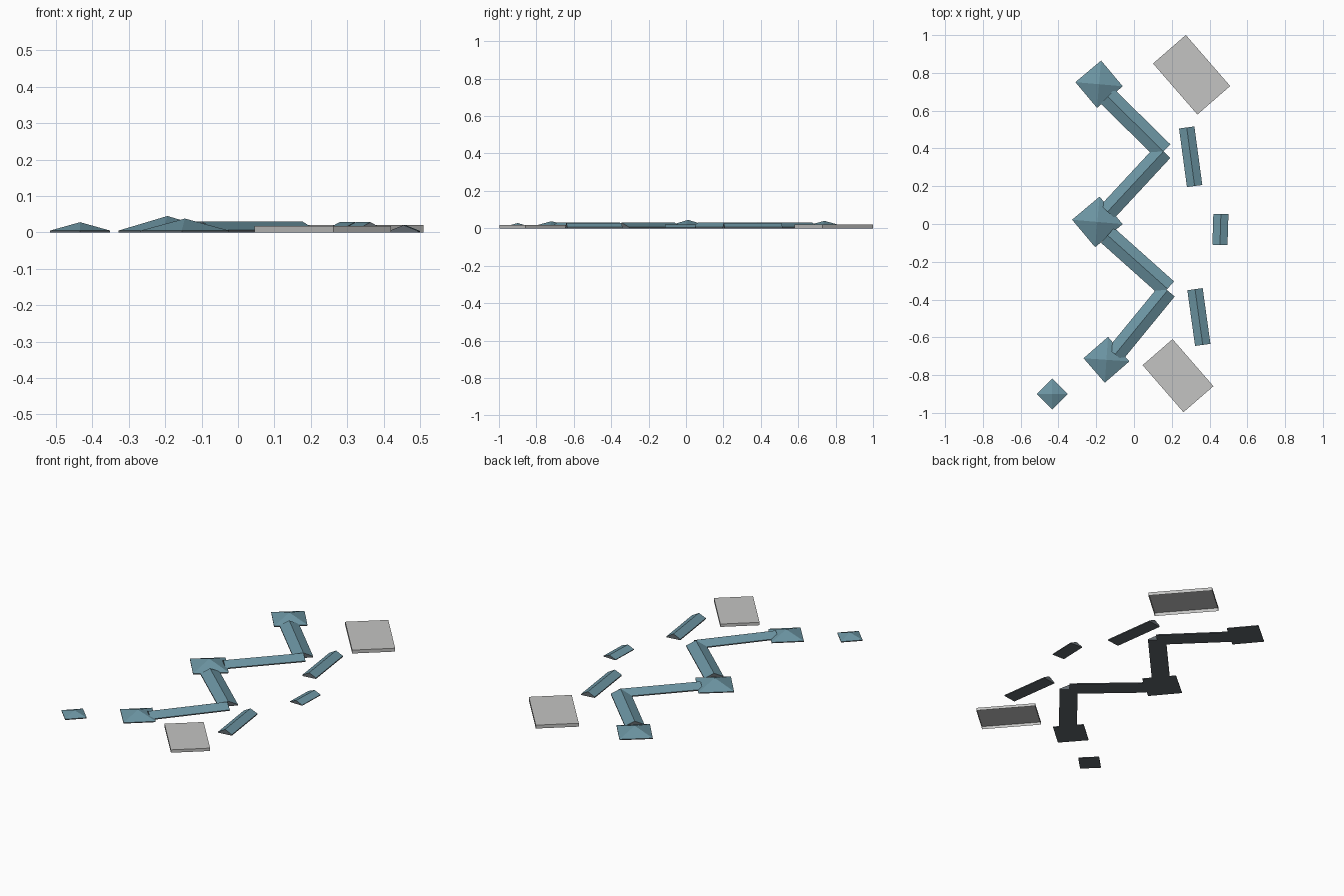
import bpy, bmesh, math
from mathutils import Matrix, Vector

cube = bpy.data.objects.get("Cube")
if cube:
    bpy.data.objects.remove(cube, do_unlink=True)


def material(name, rgb):
    m = bpy.data.materials.new(name)
    m.use_nodes = True
    m.diffuse_color = (*rgb, 1)
    m.node_tree.nodes["Principled BSDF"].inputs["Base Color"].default_value = (*rgb, 1)
    return m


BLUE = material("slate blue roof", (0.15, 0.30, 0.365))
DARK = material("dark underside", (0.12, 0.14, 0.155))
GREY = material("pale grey stone", (0.55, 0.55, 0.54))


def finish(name, bm, mats):
    """Store the mesh; roof faces get the first material, the rest the last."""
    bmesh.ops.recalc_face_normals(bm, faces=bm.faces)
    bm.normal_update()
    for f in bm.faces:
        f.material_index = 0 if f.normal.z > 0.1 else len(mats) - 1
    mesh = bpy.data.meshes.new(name)
    bm.to_mesh(mesh)
    bm.free()
    for m in mats:
        mesh.materials.append(m)
    obj = bpy.data.objects.new(name, mesh)
    bpy.context.scene.collection.objects.link(obj)
    return obj


def placed(x, y, degrees):
    return Matrix.Translation((x, y, 0)) @ Matrix.Rotation(math.radians(degrees), 4, "Z")


def pyramid_roof(name, x, y, size, degrees, height, eave=0.005):
    bm = bmesh.new()
    bmesh.ops.create_cube(bm, size=1, matrix=Matrix.Translation((0, 0, eave / 2))
                          @ Matrix.Diagonal((size, size, eave, 1)))
    top = max(bm.faces, key=lambda f: f.calc_center_median().z)
    apex = bmesh.ops.poke(bm, faces=[top])["verts"][0]
    apex.co.z = height
    bm.transform(placed(x, y, degrees))
    finish(name, bm, [BLUE, DARK])


def gable_roof(name, start, end, width, height, eave=0.006, step=0.04):
    """Gabled roof along a line, with ridge, mid-slope and cross seams."""
    a, b = Vector(start), Vector(end)
    run = b - a
    w, mid = width / 2, (height + eave) / 2
    profile = [(-w, 0), (-w, eave), (-w / 2, mid), (0, height),
               (w / 2, mid), (w, eave), (w, 0)]
    count = max(2, round(run.length / step))
    bm = bmesh.new()
    rings = [[bm.verts.new((run.length * i / count, y, z)) for y, z in profile]
             for i in range(count + 1)]
    n = len(profile)
    for r, s in zip(rings, rings[1:]):
        for j in range(n):
            k = (j + 1) % n
            bm.faces.new((r[j], r[k], s[k], s[j]))
    bm.faces.new(rings[0])
    bm.faces.new(rings[-1])
    bm.transform(placed(a.x, a.y, math.degrees(math.atan2(run.y, run.x))))
    finish(name, bm, [BLUE, DARK])


def flat_block(name, x, y, length, width, degrees, height):
    """Flat-topped block, open underneath."""
    bm = bmesh.new()
    bmesh.ops.create_cube(bm, size=1, matrix=Matrix.Translation((0, 0, height / 2))
                          @ Matrix.Diagonal((length, width, height, 1)))
    bmesh.ops.recalc_face_normals(bm, faces=bm.faces)
    bottom = min(bm.faces, key=lambda f: f.calc_center_median().z)
    bmesh.ops.delete(bm, geom=[bottom], context="FACES_ONLY")
    bm.transform(placed(x, y, degrees))
    mesh = bpy.data.meshes.new(name)
    bm.to_mesh(mesh)
    bm.free()
    mesh.materials.append(GREY)
    bpy.context.scene.collection.objects.link(bpy.data.objects.new(name, mesh))


# Tower roofs
pyramid_roof("back_tower_roof", -0.185, 0.74, 0.178, 40, 0.04)
pyramid_roof("middle_tower_roof", -0.194, 0.011, 0.19, 40, 0.045)
pyramid_roof("front_tower_roof", -0.146, -0.719, 0.172, 41, 0.038)
pyramid_roof("outlying_tower_roof", -0.434, -0.90, 0.116, 45, 0.028)

# Zigzag wing roofs joining the towers
gable_roof("back_wing_roof", (-0.14, 0.675), (0.156, 0.384), 0.105, 0.03)
gable_roof("upper_middle_wing_roof", (-0.14, 0.065), (0.156, 0.384), 0.1, 0.03)
gable_roof("lower_middle_wing_roof", (-0.14, -0.06), (0.177, -0.343), 0.105, 0.03)
gable_roof("front_wing_roof", (-0.1, -0.69), (0.177, -0.352), 0.1, 0.03)

# Detached small roofs
gable_roof("back_shed_roof", (0.279, 0.511), (0.321, 0.201), 0.082, 0.028, step=0.03)
gable_roof("front_shed_roof", (0.323, -0.345), (0.364, -0.64), 0.082, 0.028, step=0.03)
gable_roof("small_shed_roof", (0.46, 0.053), (0.455, -0.111), 0.08, 0.02, 0.004)

# Flat blocks
flat_block("back_flat_block", 0.305, 0.79, 0.358, 0.23, -49, 0.02)
flat_block("front_flat_block", 0.233, -0.803, 0.33, 0.21, -49, 0.017)
